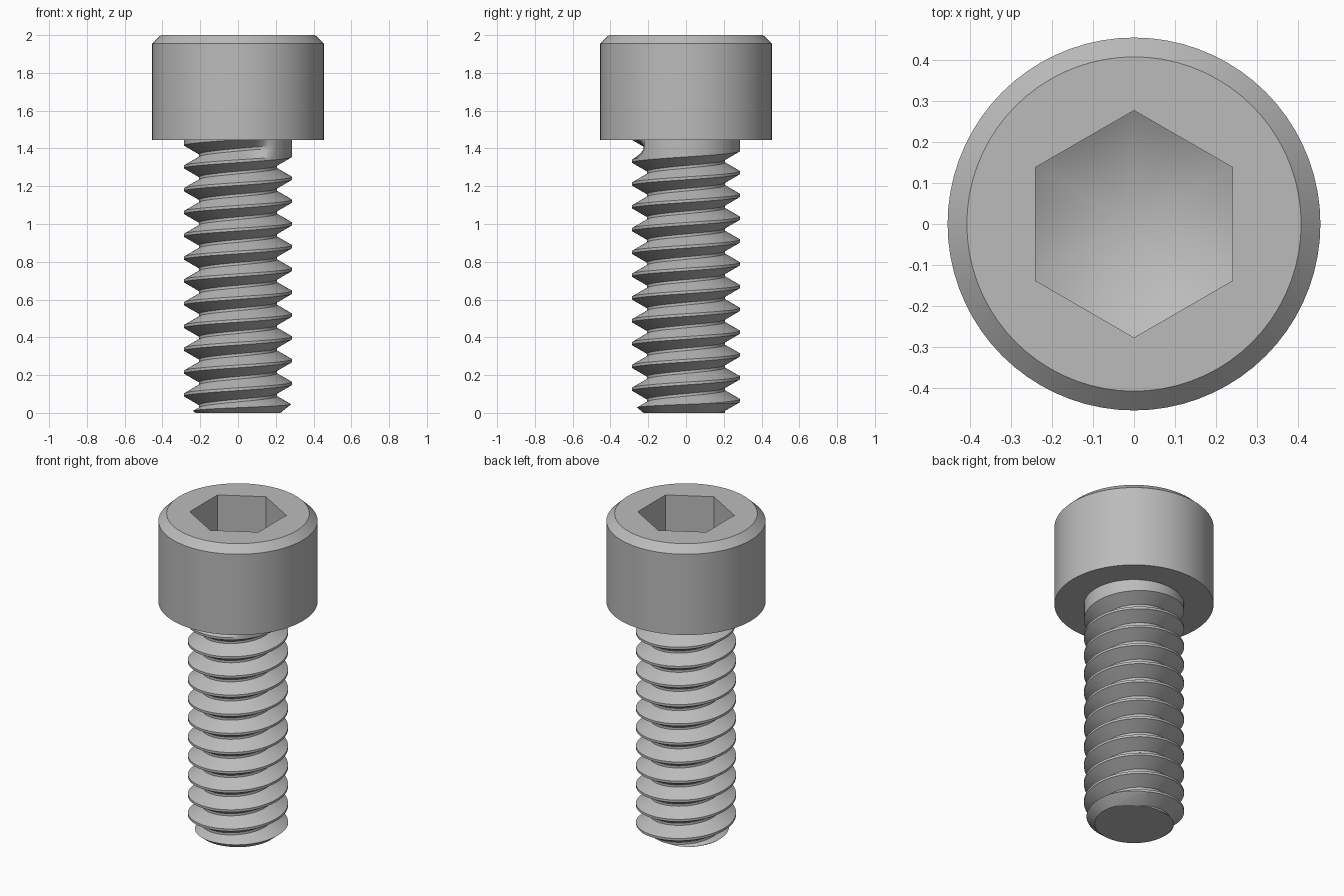
import bpy, bmesh
from math import sin, cos, pi, radians

if "Cube" in bpy.data.objects:
    bpy.data.objects.remove(bpy.data.objects["Cube"], do_unlink=True)

SEG = 72                      # divisions per full turn
SHAFT_R, DEPTH = 0.286, 0.08  # crest radius and thread depth
PITCH = 0.1207
HEAD_BASE = 1.445

steel = bpy.data.materials.new("steel_grey")
steel.use_nodes = True
grey = (0.5, 0.5, 0.5, 1)
steel.diffuse_color = grey
steel.node_tree.nodes["Principled BSDF"].inputs["Base Color"].default_value = grey


def make_object(name, bm):
    bmesh.ops.recalc_face_normals(bm, faces=bm.faces)
    mesh = bpy.data.meshes.new(name)
    bm.to_mesh(mesh)
    bm.free()
    mesh.materials.append(steel)
    obj = bpy.data.objects.new(name, mesh)
    bpy.context.collection.objects.link(obj)
    return obj


def select_only(obj):
    bpy.ops.object.select_all(action='DESELECT')
    obj.select_set(True)
    bpy.context.view_layer.objects.active = obj


def loft(rings, start_z=None):
    """Join rings given as functions angle -> (radius, z); close both ends.
    start_z adds a central point for the first ring."""
    bm = bmesh.new()
    loops = []
    for ring in rings:
        loop = []
        for i in range(SEG):
            a = 2 * pi * i / SEG
            r, z = ring(a)
            loop.append(bm.verts.new((r * cos(a), r * sin(a), z)))
        loops.append(loop)
    for lo, hi in zip(loops, loops[1:]):
        for i in range(SEG):
            j = (i + 1) % SEG
            bm.faces.new((lo[i], lo[j], hi[j], hi[i]))
    if start_z is None:
        bm.faces.new(loops[0])
    else:
        tip = bm.verts.new((0, 0, start_z))
        for i in range(SEG):
            bm.faces.new((tip, loops[0][(i + 1) % SEG], loops[0][i]))
    bm.faces.new(loops[-1])
    return bm


def circle(r, z):
    return lambda a: (r, z)


# Head: conical socket floor, hexagonal walls, chamfered rim and flat underside
def hex_radius(a):
    return 0.24 / cos((a + pi / 6) % (pi / 3) - pi / 6)


FLOOR_TIP, FLOOR_SLOPE = 1.56, 0.58
head = make_object("head", loft([
    lambda a: (hex_radius(a), FLOOR_TIP + FLOOR_SLOPE * hex_radius(a)),
    lambda a: (hex_radius(a), 2.0),
    circle(0.408, 2.0),
    circle(0.455, 1.955),
    circle(0.455, HEAD_BASE),
], start_z=FLOOR_TIP))

# Threaded shaft: a groove section swept along a helix, fading out below the head
GROOVE_END, FADE = 11.86, 0.08
FIRST, LAST = int(-1.5 * SEG), 14 * SEG
section = [(-0.053, 0), (-0.007, 1), (0.007, 1), (0.053, 0)]
bm = bmesh.new()
rows = []
for i in range(FIRST, LAST + 1):
    turn = i / SEG
    a = 2 * pi * turn
    cut = DEPTH * min(1, max(0, (GROOVE_END - turn) / FADE))
    z = 0.035 + PITCH * (turn - 0.5)
    rows.append([bm.verts.new(((SHAFT_R - cut * d) * cos(a),
                               (SHAFT_R - cut * d) * sin(a), z + dz))
                 for dz, d in section])
for i in range(len(rows) - 1):
    lo, hi = rows[i], rows[i + 1]
    for k in range(3):
        bm.faces.new((lo[k], hi[k], hi[k + 1], lo[k + 1]))
    if i + 1 + SEG < len(rows):
        bm.faces.new((lo[3], hi[3], rows[i + 1 + SEG][0], rows[i + SEG][0]))

# Trim the helix ends flat and cap them
for z, direction in ((-0.03, -1), (HEAD_BASE + 0.015, 1)):
    bmesh.ops.bisect_plane(bm, geom=bm.verts[:] + bm.edges[:] + bm.faces[:],
                           plane_co=(0, 0, z), plane_no=(0, 0, direction),
                           clear_outer=True)
bmesh.ops.holes_fill(bm, edges=[e for e in bm.edges if e.is_boundary], sides=0)
shaft = make_object("threaded_shaft", bm)

# Chamfer the tip with a conical envelope
envelope = make_object("tip_envelope", loft([
    circle(0.225, 0), circle(0.305, 0.065), circle(0.305, 1.5)]))
envelope.hide_render = True
mod = shaft.modifiers.new("tip_chamfer", 'BOOLEAN')
mod.operation = 'INTERSECT'
mod.solver = 'EXACT'
mod.object = envelope
select_only(shaft)
bpy.ops.object.modifier_apply(modifier=mod.name)
bpy.data.objects.remove(envelope, do_unlink=True)

for obj in (head, shaft):
    select_only(obj)
    bpy.ops.object.shade_smooth_by_angle(angle=radians(25))
